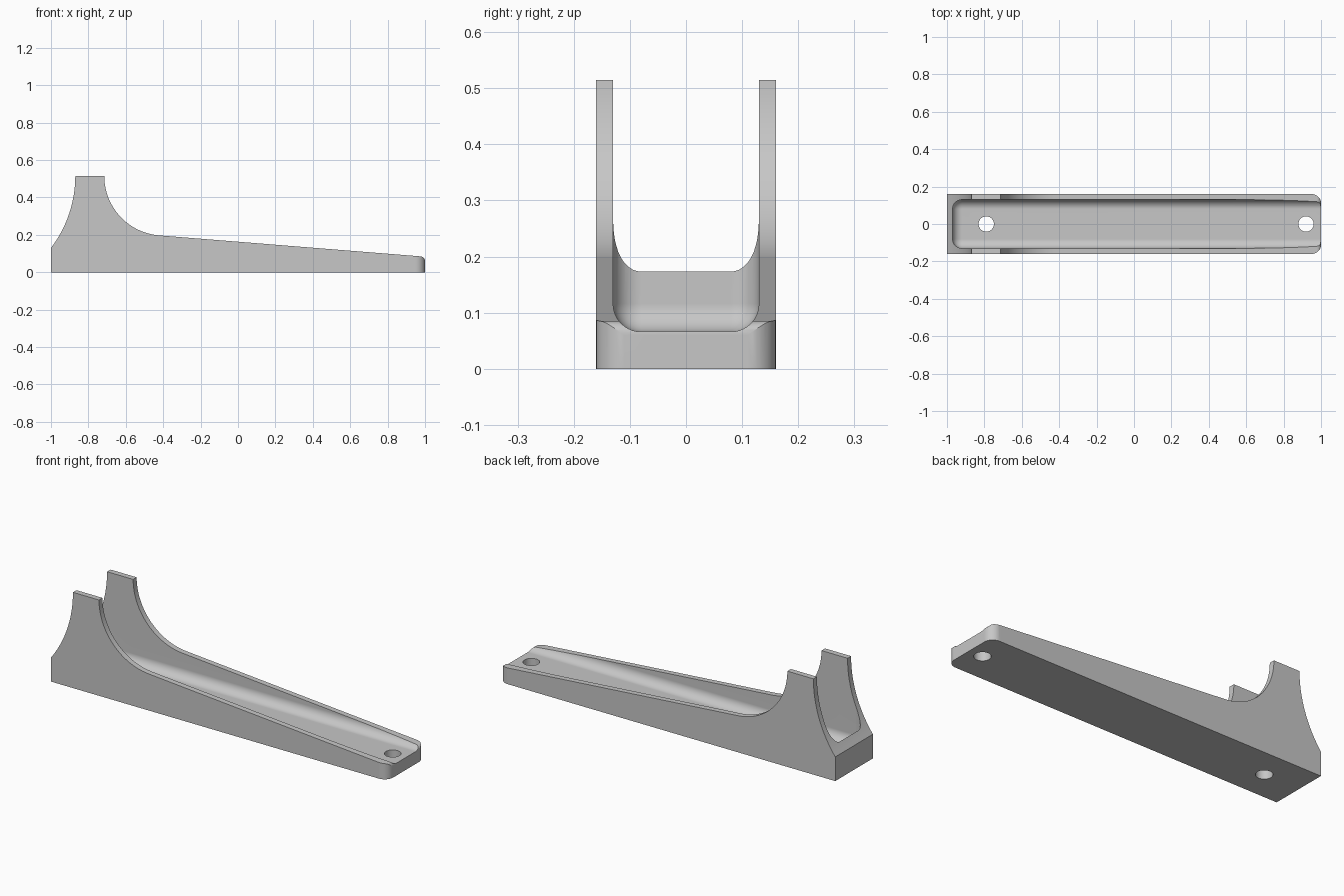
import bpy
import bmesh
from math import sin, cos, radians, sqrt, asin, degrees

cube = bpy.data.objects.get("Cube")
if cube:
    bpy.data.objects.remove(cube, do_unlink=True)

HALF_WIDTH = 0.16
LENGTH_END = 1.0

grey = bpy.data.materials.new("plain grey")
grey.use_nodes = True
grey.diffuse_color = (0.57, 0.57, 0.57, 1)
grey.node_tree.nodes["Principled BSDF"].inputs["Base Color"].default_value = (0.57, 0.57, 0.57, 1)


def arc(cx, cy, r, start, end, steps):
    """Points on a circle between two angles in degrees."""
    angles = [radians(start + (end - start) * i / steps) for i in range(steps + 1)]
    return [(cx + r * cos(a), cy + r * sin(a)) for a in angles]


def finish(name, bm):
    bmesh.ops.recalc_face_normals(bm, faces=bm.faces)
    mesh = bpy.data.meshes.new(name)
    bm.to_mesh(mesh)
    bm.free()
    mesh.materials.append(grey)
    obj = bpy.data.objects.new(name, mesh)
    bpy.context.collection.objects.link(obj)
    return obj


def prism(name, points, direction):
    """Extrude a closed outline of 3D points along a direction."""
    bm = bmesh.new()
    face = bm.faces.new([bm.verts.new(p) for p in points])
    grown = bmesh.ops.extrude_face_region(bm, geom=[face], use_keep_orig=True)
    verts = [v for v in grown["geom"] if isinstance(v, bmesh.types.BMVert)]
    bmesh.ops.translate(bm, verts=verts, vec=direction)
    return finish(name, bm)


def combine(target, tool, operation):
    mod = target.modifiers.new(operation.lower(), 'BOOLEAN')
    mod.operation = operation
    mod.solver = 'EXACT'
    mod.object = tool
    bpy.context.view_layer.objects.active = target
    bpy.ops.object.modifier_apply(modifier=mod.name)
    bpy.data.objects.remove(tool, do_unlink=True)


# Side profile: sloping rail, tall prongs with swept curves, rounded tip
top, front_x, back_x = 0.515, -0.715, -0.87
sweep, back_sweep, tip = 0.319, 0.635, 0.025
slope = degrees(asin(0.079))
tip_z = 0.085 - tip
profile = [(-1, 0), (LENGTH_END, 0)]
profile += arc(LENGTH_END - tip, tip_z, tip, 0, 90 - slope, 8)
profile += arc(front_x + sweep, top, sweep, 270 - slope, 180, 28)
profile += arc(back_x - back_sweep, top, back_sweep, 0, -degrees(asin(0.385 / back_sweep)), 18)
body = prism("bracket_body", [(x, -HALF_WIDTH, z) for x, z in profile], (0, 2 * HALF_WIDTH, 0))

# Rounded corners at the low end, seen in plan
corner = 0.05
cx, cy = LENGTH_END - corner, HALF_WIDTH - corner
plan = [(-1.2, HALF_WIDTH + 0.1), (-1.2, -HALF_WIDTH - 0.1), (0.8, -HALF_WIDTH - 0.1), (0.8, -HALF_WIDTH)]
plan += arc(cx, -cy, corner, -90, 0, 10) + arc(cx, cy, corner, 0, 90, 10)
plan += [(0.8, HALF_WIDTH), (0.8, HALF_WIDTH + 0.1)]
outline = prism("plan_outline", [(x, y, -0.2) for x, y in plan], (0, 0, 1))
combine(body, outline, 'INTERSECT')

# Channel with rounded floor edges, open at the low end
bm = bmesh.new()
bmesh.ops.create_cube(bm, size=1)
for v in bm.verts:
    v.co.x = -0.97 if v.co.x < 0 else 1.5
    v.co.y *= 0.26
    v.co.z = 0.066 if v.co.z < 0 else 1.0
bmesh.ops.bevel(bm, geom=bm.edges[:], offset=0.05, segments=10, profile=0.5, affect='EDGES')
combine(body, finish("channel_cutter", bm), 'DIFFERENCE')

# Screw holes through the floor
for x in (-0.79, 0.92):
    circle = [(x + px, py, -0.1) for px, py in arc(0, 0, 0.041, 0, 360, 40)[:-1]]
    combine(body, prism("hole_cutter", circle, (0, 0, 0.3)), 'DIFFERENCE')

# Smooth curves, crisp edges
bpy.ops.object.select_all(action='DESELECT')
body.select_set(True)
bpy.context.view_layer.objects.active = body
bpy.ops.object.shade_smooth_by_angle(angle=radians(25))
normals = body.modifiers.new("flat_faces", 'WEIGHTED_NORMAL')
normals.keep_sharp = True
